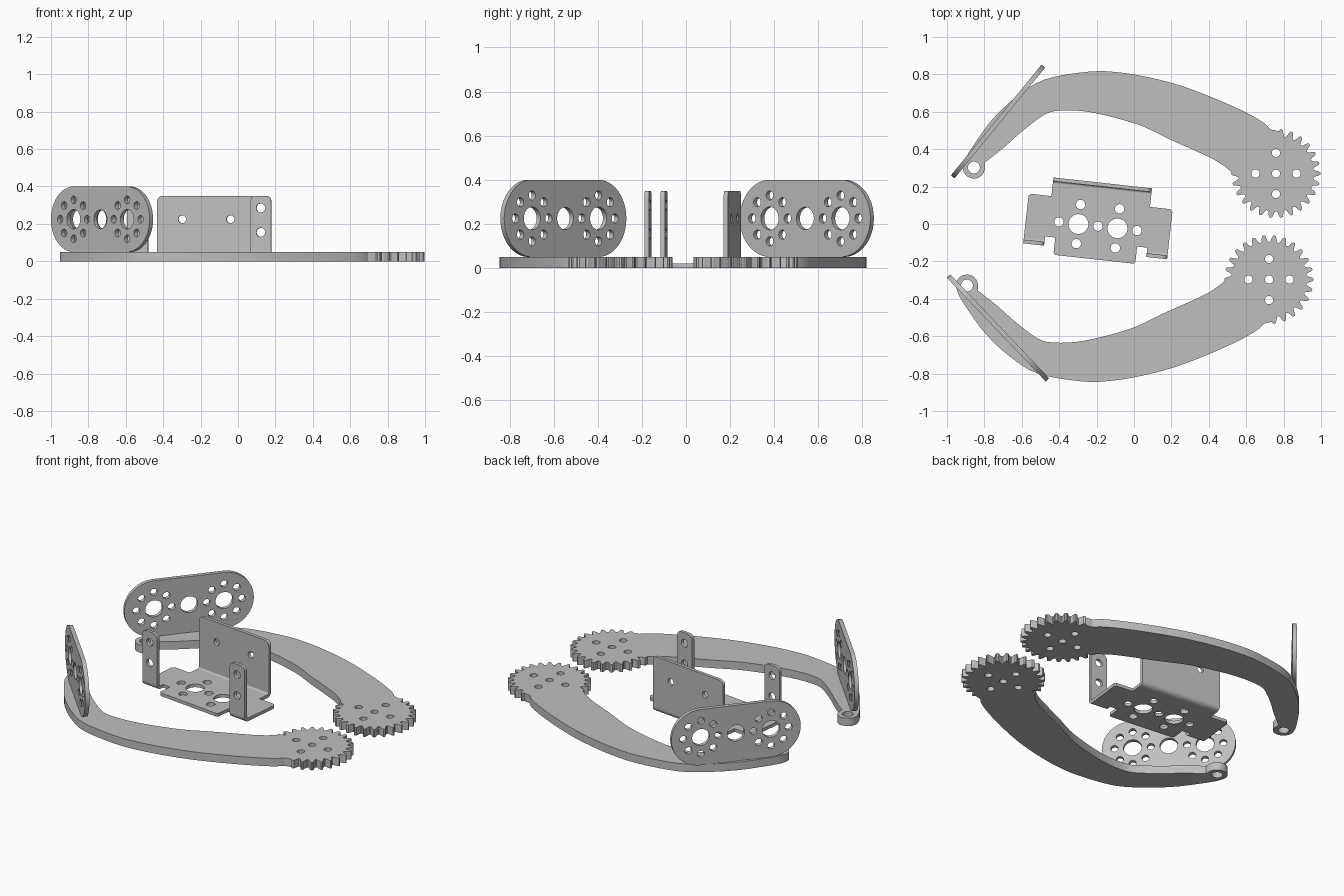
import bpy, bmesh, math
from mathutils import Matrix, Vector

if "Cube" in bpy.data.objects:
    bpy.data.objects.remove(bpy.data.objects["Cube"])

grey = bpy.data.materials.new("metal grey")
grey.diffuse_color = (0.52, 0.52, 0.52, 1)
grey.use_nodes = True
grey.node_tree.nodes["Principled BSDF"].inputs["Base Color"].default_value = grey.diffuse_color


def circle(cx, cy, r, n=24):
    return [(cx + r * math.cos(2 * math.pi * i / n), cy + r * math.sin(2 * math.pi * i / n)) for i in range(n)]


def arc(cx, cy, r, a0, a1, n):
    angles = [math.radians(a0 + (a1 - a0) * i / n) for i in range(n + 1)]
    return [(cx + r * math.cos(a), cy + r * math.sin(a)) for a in angles]


def smooth(pts, n=4):
    """Catmull-Rom curve through the points."""
    p = [Vector(q) for q in [pts[0]] + pts + [pts[-1]]]
    out = []
    for a, b, c, d in zip(p, p[1:], p[2:], p[3:]):
        for i in range(n):
            t = i / n
            v = 0.5 * (2 * b + (c - a) * t + (2 * a - 5 * b + 4 * c - d) * t * t
                       + (3 * b - a - 3 * c + d) * t ** 3)
            out.append((v.x, v.y))
    return out + [pts[-1]]


def sheet(name, loops, thickness, matrix):
    """Flat part: first loop is the outline, the rest are holes; thickness is centred."""
    curve = bpy.data.curves.new(name, 'CURVE')
    curve.dimensions = '2D'
    curve.fill_mode = 'BOTH'
    curve.extrude = thickness / 2
    for loop in loops:
        s = curve.splines.new('POLY')
        s.points.add(len(loop) - 1)
        for pt, (x, y) in zip(s.points, loop):
            pt.co = (x, y, 0, 1)
        s.use_cyclic_u = True
    tmp = bpy.data.objects.new(name + "_outline", curve)
    bpy.context.collection.objects.link(tmp)
    deps = bpy.context.evaluated_depsgraph_get()
    mesh = bpy.data.meshes.new_from_object(tmp.evaluated_get(deps))
    bpy.data.objects.remove(tmp)
    bpy.data.curves.remove(curve)
    bm = bmesh.new()
    bm.from_mesh(mesh)
    bmesh.ops.remove_doubles(bm, verts=bm.verts, dist=0.0002)
    bmesh.ops.recalc_face_normals(bm, faces=bm.faces)
    bm.to_mesh(mesh)
    bm.free()
    mesh.name = name
    mesh.materials.clear()
    mesh.materials.append(grey)
    obj = bpy.data.objects.new(name, mesh)
    bpy.context.collection.objects.link(obj)
    obj.matrix_world = matrix
    bpy.ops.object.select_all(action='DESELECT')
    obj.select_set(True)
    bpy.context.view_layer.objects.active = obj
    bpy.ops.object.shade_smooth_by_angle(angle=math.radians(30))
    return obj


def place(x, y, z, turn=0):
    return Matrix.Translation((x, y, z)) @ Matrix.Rotation(math.radians(turn), 4, 'Z')


UPRIGHT = Matrix.Rotation(math.pi / 2, 4, 'X')

# Gripper arms: toothed gear end, curved arm and round tip in one outline
outer = smooth([(-1.658, .086), (-1.604, .171), (-1.512, .294), (-1.385, .412), (-1.235, .503),
                (-.995, .545), (-.834, .54), (-.674, .513), (-.513, .471), (-.353, .412),
                (-.193, .342), (-.075, .278), (-.027, .235)])
inner = smooth([(-.24, .01), (-.289, .048), (-.364, .091), (-.567, .182), (-.674, .235),
                (-.754, .267), (-.888, .305), (-1.021, .332), (-1.144, .337), (-1.235, .316),
                (-1.358, .225), (-1.449, .144), (-1.556, .059)])
teeth, steps = 26, 8
gear = []
count = int(teeth * steps * 264 / 360)
for i in range(count + 1):
    a = math.radians(86 - 264 * i / count)
    wave = max(-1, min(1, 1.5 * math.cos(a * teeth)))
    r = 0.220 + 0.018 * wave
    gear.append((r * math.cos(a), r * math.sin(a)))
tip = arc(-1.615, .032, .059, 5, -195, 20)
arm_outline = outer + gear + inner + tip
arm_holes = [circle(x, y, .022) for x, y in ((0, 0), (.11, 0), (-.11, 0), (0, .11), (0, -.11))]
arm_holes.append(circle(-1.615, .032, .032))
for name, x, y, side in (("back_arm", .759, .27, 1), ("front_arm", .722, -.297, -1)):
    loops = [[(px, py * side) for px, py in loop] for loop in [arm_outline] + arm_holes]
    sheet(name, loops, .05, place(x, y, .025))

# Upright mounting plates with rounded ends and rings of holes
H = 0.2075
plate = [arc(H, 0, .175, -90, 90, 24) + arc(-H, 0, .175, 90, 270, 24), circle(0, 0, .051, 32)]
for cx in (-H, H):
    plate.append(circle(cx, 0, .052, 32))
    plate += [circle(cx + x, y, .021, 16) for x, y in circle(0, 0, .104, 8)]
for name, y, turn in (("back_plate", .548, 50.7), ("front_plate", -.556, -46.4)):
    sheet(name, plate, .025, place(-.727, y, .225, turn) @ UPRIGHT)

# Servo bracket: base with holes
BR = place(-.19, .013, 0, -6.3)
T, R = .02, .03
right = [(.265, .208 - R), (.265, .108), (.375, .108), (.387, .096), (.387, -.16 + R), (.275, -.16 + R),
         (.275, -.11), (.22, -.11), (.22, -.193), (.21, -.203)]
base = right + [(-x, y) for x, y in reversed(right)]
holes = []
for s in (-1, 1):
    holes.append(circle(s * .105, -.025, .053, 32))
    holes += [circle(s * .105, -.025 + d, .025) for d in (-.105, .105)]
holes += [circle(x, -.025, .025) for x in (-.21, 0, .21)]
sheet("bracket_base", [base] + holes, T, BR @ Matrix.Translation((0, 0, T / 2)))


def flange(name, u, half, v, facing, flange_holes):
    """Folded-up tab: bend strip plus upright sheet with rounded top corners."""
    c = .03
    outline = ([(-half, R), (half, R)] + arc(half - c, .35 - c, c, 0, 90, 6)
               + arc(-half + c, .35 - c, c, 90, 180, 6))
    sheet(name, [outline] + flange_holes, T,
          BR @ Matrix.Translation((u, v - facing * T / 2, 0)) @ UPRIGHT)
    bend = arc(0, R, R, -90, 0, 6) + arc(0, R, R - T, 0, -90, 6)
    # Bend profile lies in the v-z plane, extruded along u
    axes = Matrix(((0, 0, 1, u), (facing, 0, 0, v - facing * R), (0, 1, 0, 0), (0, 0, 0, 1)))
    sheet(name + "_bend", [bend], half * 2, BR @ axes)


flange("bracket_back_wall", 0, .265, .208, 1, [circle(x, .225, .021) for x in (-.13, .13)])
for name, u in (("bracket_left_ear", -.331), ("bracket_right_ear", .331)):
    flange(name, u, .056, -.16, -1, [circle(0, z, .024) for z in (.155, .285)])
